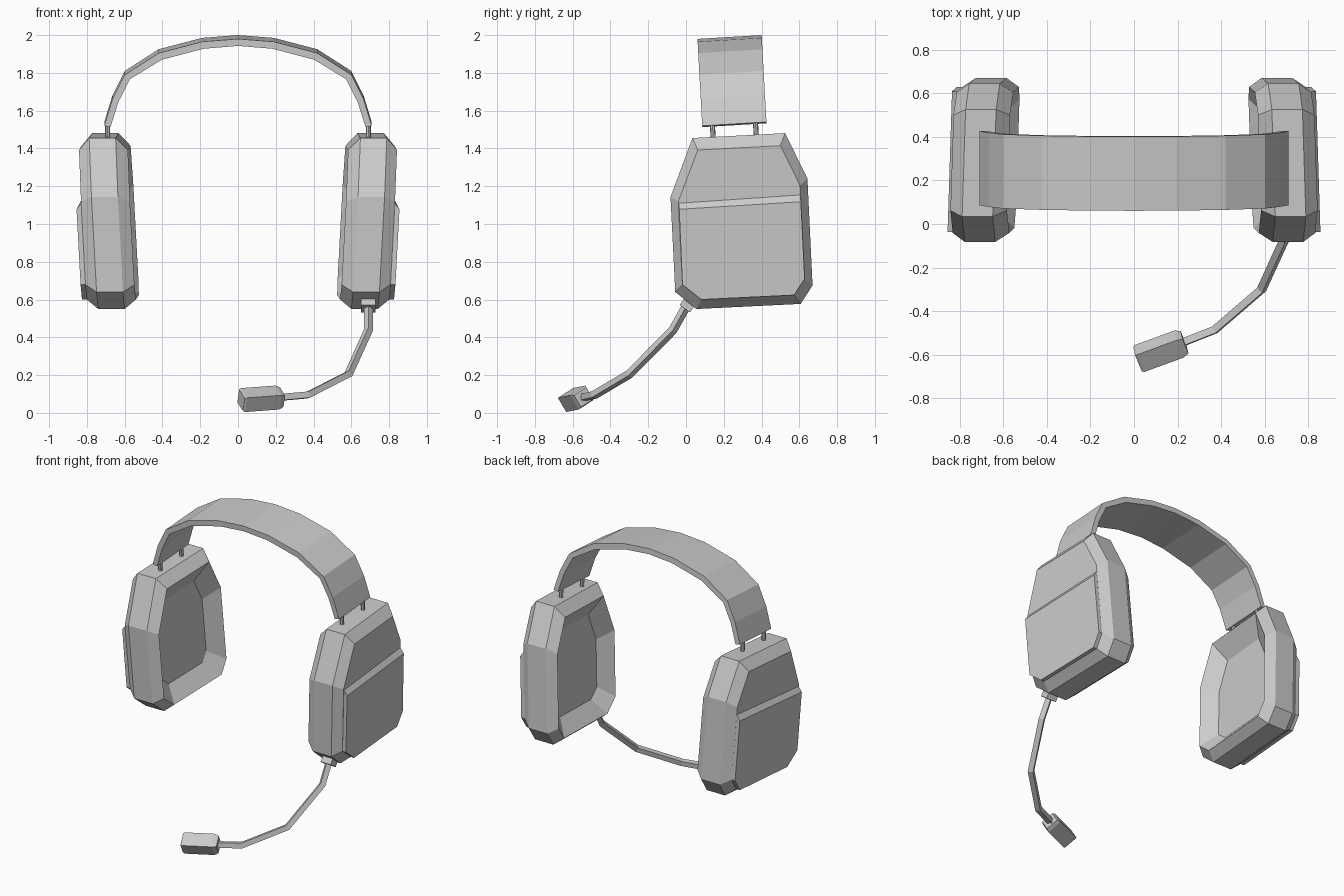
import bpy, bmesh
from math import radians
from mathutils import Matrix, Vector

if "Cube" in bpy.data.objects:
    bpy.data.objects.remove(bpy.data.objects["Cube"])


def loft(name, rings, mirror=False):
    """Skin a list of equal-length rings and cap both ends."""
    bm = bmesh.new()
    loops = [[bm.verts.new(p) for p in ring] for ring in rings]
    n = len(loops[0])
    for a, b in zip(loops, loops[1:]):
        for i in range(n):
            j = (i + 1) % n
            bm.faces.new((a[i], a[j], b[j], b[i]))
    bm.faces.new(loops[0])
    bm.faces.new(loops[-1])
    bmesh.ops.recalc_face_normals(bm, faces=bm.faces)
    me = bpy.data.meshes.new(name)
    bm.to_mesh(me)
    bm.free()
    ob = bpy.data.objects.new(name, me)
    bpy.context.collection.objects.link(ob)
    if mirror:
        ob.modifiers.new("mirror", 'MIRROR').use_mirror_merge = False
    return ob


# Ear cup outline (y, z), clockwise from the top front corner
OUTLINE = [(.034, 1.455), (.525, 1.481), (.643, 1.24), (.670, .675),
           (.607, .577), (.055, .550), (-.057, .640), (-.082, 1.143)]


def inset(sy, sz):
    return [(.29 + (y - .29) * sy, .95 + (z - .95) * sz) for y, z in OUTLINE]


def place(s, pts):
    """Put an outline at sideways offset s on the slightly tilted, toed-out cup."""
    return [(.685 + s + .052 * (z - 1) - .035 * (y - .3), y, z) for y, z in pts]


# Ear cups: hollow on the inner side, chamfered on both sides
rim = inset(.89, .875)
loft("ear_cup", [place(-.05, inset(.64, .63)), place(-.131, rim), place(-.07, OUTLINE),
                 place(.07, OUTLINE), place(.128, rim)], mirror=True)

# Raised lower panel on the outer side, with a sloped top edge
low = rim[3:7]
base = [(-.037, 1.11), (.606, 1.154)] + low
face = [(-.036, 1.078), (.608, 1.118)] + low
loft("cup_panel", [place(.12, base), place(.128, base), place(.154, face)], mirror=True)

# Headband: half arch of outer and inner points, mirrored, leaning forward a little
outer = [(0, 1.99), (.19, 1.975), (.42, 1.915), (.60, 1.80), (.665, 1.67), (.708, 1.53)]
inner = [(0, 1.953), (.182, 1.938), (.403, 1.88), (.572, 1.777), (.633, 1.657), (.675, 1.523)]
rings = []
for sign, order in ((-1, range(5, 0, -1)), (1, range(6))):
    for i in order:
        ring = []
        for (x, z), dy in ((outer[i], -.17), (outer[i], .17), (inner[i], .17), (inner[i], -.17)):
            ring.append((sign * x, .23 + (2 - z) * .055 + dy, z + .06 * dy))
        rings.append(ring)
loft("headband", rings)

# Pegs joining band and cups
for side in (-1, 1):
    for y in (.142, .37):
        bpy.ops.mesh.primitive_cylinder_add(vertices=8, radius=.0135, depth=.08,
                                            location=(side * .69, y, 1.493 + (y - .25) * .06),
                                            rotation=(radians(3.3), 0, 0))
        bpy.context.object.name = "band_peg"

# Boom clip under the right cup
bpy.ops.mesh.primitive_cube_add(size=1, location=(.69, .008, .572), rotation=(radians(-35), 0, 0))
clip = bpy.context.object
clip.name = "boom_clip"
clip.scale = (.075, .067, .05)

# Microphone boom: square section swept along a path
path = [(.69, .01, .58), (.69, -.07, .437), (.585, -.30, .205), (.37, -.485, .095), (.2, -.552, .08)]
cu = bpy.data.curves.new("microphone_boom", 'CURVE')
cu.dimensions = '3D'
sp = cu.splines.new('POLY')
sp.points.add(len(path) - 1)
for p, co in zip(sp.points, path):
    p.co = (*co, 1)
sp.use_smooth = False
cu.bevel_depth = .024
cu.bevel_resolution = 0
cu.use_fill_caps = True
boom = bpy.data.objects.new("microphone_boom", cu)
bpy.context.collection.objects.link(boom)

# Microphone: rolled box with chamfered ends
turn = (Matrix.Translation((.123, -.581, .075)) @ Matrix.Rotation(radians(20), 4, 'Z')
        @ Matrix.Rotation(radians(-4), 4, 'Y') @ Matrix.Rotation(radians(31), 4, 'X'))
loft("microphone", [[turn @ Vector((x, a * .050 * k, b * .044 * k))
                     for a, b in ((-1, -1), (1, -1), (1, 1), (-1, 1))]
                    for x, k in ((-.114, .9), (-.104, 1), (.09, 1), (.116, .82))])
